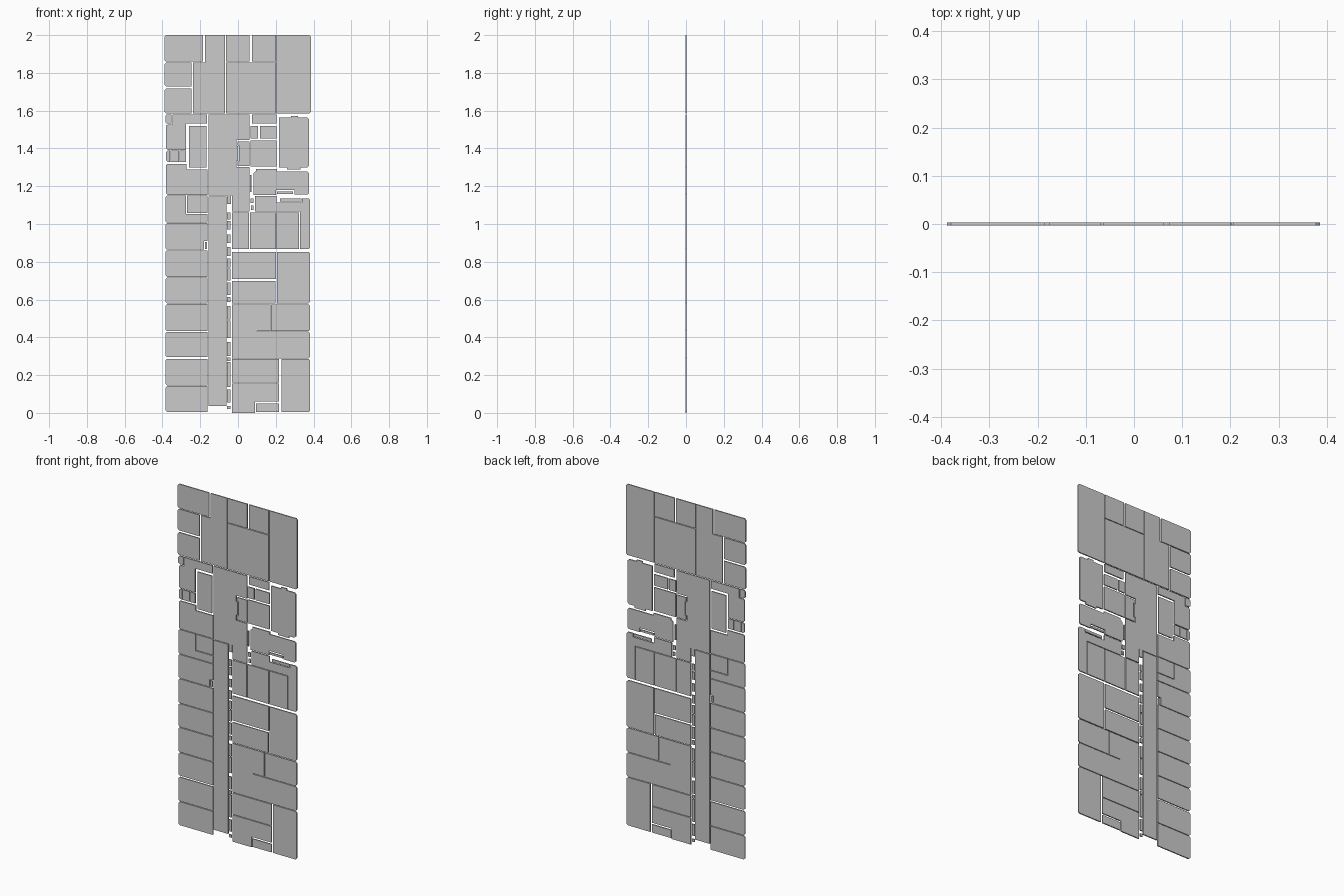
import bpy, bmesh

T = 0.0035      # half thickness of every slab
EDGE = 0.365    # beyond this |x|, corners lie on the outer wall


def slab(name, pts, chamfer=0.008):
    """Extrude an x/z outline; clip corners that touch the outer wall."""
    out = []
    n = len(pts)
    for i, (x, z) in enumerate(pts):
        if chamfer and abs(x) > EDGE:
            for j in (i - 1, (i + 1) % n):
                dx, dz = pts[j][0] - x, pts[j][1] - z
                k = chamfer / max(abs(dx), abs(dz))
                out.append((x + dx * k, z + dz * k))
        else:
            out.append((x, z))
    bm = bmesh.new()
    front = bm.faces.new([bm.verts.new((x, -T, z)) for x, z in out])
    ext = bmesh.ops.extrude_face_region(bm, geom=[front])
    verts = [v for v in ext["geom"] if isinstance(v, bmesh.types.BMVert)]
    bmesh.ops.translate(bm, verts=verts, vec=(0, 2 * T, 0))
    bmesh.ops.recalc_face_normals(bm, faces=bm.faces[:])
    mesh = bpy.data.meshes.new(name)
    bm.to_mesh(mesh)
    bm.free()
    ob = bpy.data.objects.new(name, mesh)
    bpy.context.collection.objects.link(ob)


def rooms(name, rects):
    for x0, x1, z0, z1 in rects:
        slab(name, [(x0, z0), (x1, z0), (x1, z1), (x0, z1)])


# Top wing
rooms("top_room", [
    (-0.388, -0.186, 1.859, 2.0), (-0.388, -0.247, 1.729, 1.854),
    (-0.388, -0.247, 1.586, 1.717), (-0.064, 0.062, 1.859, 2.0),
    (0.073, 0.201, 1.859, 2.0), (-0.064, 0.201, 1.586, 1.855),
    (0.205, 0.386, 1.586, 2.0)])
slab("top_corner_room", [
    (-0.238, 1.586), (-0.068, 1.586), (-0.068, 2.0), (-0.175, 2.0),
    (-0.175, 1.855), (-0.238, 1.855)])

# Middle wing, left side
slab("lobby_side_room", [
    (-0.381, 1.393), (-0.275, 1.393), (-0.275, 1.533), (-0.164, 1.533),
    (-0.164, 1.58), (-0.347, 1.58), (-0.347, 1.527), (-0.381, 1.527)])
rooms("middle_left_room", [
    (-0.385, -0.351, 1.533, 1.58), (-0.26, -0.166, 1.3, 1.518),
    (-0.381, -0.361, 1.329, 1.388), (-0.357, -0.313, 1.329, 1.388),
    (-0.309, -0.275, 1.329, 1.388)])
slab("middle_left_hall", [
    (-0.381, 1.154), (-0.161, 1.154), (-0.161, 1.288), (-0.272, 1.288),
    (-0.272, 1.318), (-0.381, 1.318)])

# Central lobby with its recess, and the long corridor
slab("lobby", [
    (-0.155, 1.15), (0.06, 1.15), (0.06, 1.301), (-0.009, 1.301),
    (-0.009, 1.334), (0.0, 1.334), (0.0, 1.412), (-0.009, 1.412),
    (-0.009, 1.446), (0.06, 1.446), (0.06, 1.58), (-0.155, 1.58)])
slab("lobby_recess", [
    (-0.003, 1.306), (0.06, 1.306), (0.06, 1.437), (-0.003, 1.437),
    (-0.003, 1.415), (0.005, 1.415), (0.005, 1.331), (-0.003, 1.331)])
rooms("corridor", [(-0.155, -0.061, 0.037, 1.146)])

# Middle wing, right side
rooms("middle_right_room", [
    (0.075, 0.203, 1.533, 1.58), (0.065, 0.107, 1.453, 1.518),
    (0.116, 0.205, 1.453, 1.518), (0.065, 0.205, 1.305, 1.442),
    (0.064, 0.072, 1.17, 1.26), (0.207, 0.292, 1.159, 1.171),
    (0.222, 0.335, 1.12, 1.135), (0.066, 0.083, 1.11, 1.135),
    (0.07, 0.083, 1.075, 1.097)])
slab("middle_right_suite", [
    (0.217, 1.3), (0.26, 1.3), (0.26, 1.288), (0.332, 1.288), (0.332, 1.3),
    (0.375, 1.3), (0.375, 1.563), (0.317, 1.563), (0.317, 1.573),
    (0.28, 1.573), (0.28, 1.563), (0.217, 1.563)])
slab("middle_right_hall", [
    (0.083, 1.154), (0.202, 1.154), (0.202, 1.18), (0.298, 1.18),
    (0.298, 1.155), (0.376, 1.155), (0.376, 1.277), (0.207, 1.277),
    (0.207, 1.29), (0.095, 1.29), (0.095, 1.28), (0.083, 1.27)])

# Repeating rooms, lower left
levels = [0.003, 0.144, 0.293, 0.431, 0.578, 0.718, 0.863, 1.006]
for i in range(7):
    z0, z1 = levels[i] + 0.002, levels[i + 1] - 0.002
    if i == 1:
        z1 -= 0.005
    if i == 6:
        slab("left_room", [(-0.384, z0), (-0.181, z0), (-0.181, 0.91),
                           (-0.161, 0.91), (-0.161, z1), (-0.384, z1)])
    else:
        rooms("left_room", [(-0.384, -0.161, z0, z1)])
slab("left_end_room", [
    (-0.384, 1.008), (-0.161, 1.008), (-0.161, 1.053), (-0.274, 1.053),
    (-0.274, 1.15), (-0.384, 1.15)])
rooms("left_end_bath", [(-0.27, -0.161, 1.057, 1.15)])
rooms("left_closet", [(-0.176, -0.164, 0.867, 0.905)])

# Small closets along the corridor
closets = [(0.02, 0.036), (0.055, 0.123), (0.138, 0.27), (0.275, 0.293),
           (0.302, 0.376), (0.397, 0.49), (0.495, 0.565), (0.588, 0.613),
           (0.623, 0.69), (0.7, 0.765), (0.77, 0.818), (0.83, 0.878),
           (0.9, 0.945), (0.97, 1.015), (1.023, 1.06)]
rooms("corridor_closet", [(-0.057, -0.04, a, b) for a, b in closets])

# Lower right, upper block
rooms("right_room", [
    (-0.033, 0.059, 0.868, 1.062), (0.063, 0.201, 0.868, 1.062),
    (0.205, 0.323, 0.868, 1.062), (-0.033, 0.06, 1.067, 1.15),
    (-0.057, -0.036, 1.106, 1.15)])
slab("right_wrap_room", [
    (0.327, 0.868), (0.382, 0.868), (0.382, 1.136), (0.34, 1.136),
    (0.34, 1.115), (0.205, 1.115), (0.205, 1.148), (0.09, 1.148),
    (0.09, 1.066), (0.327, 1.066)])

# Lower right, middle and bottom blocks
rooms("right_room", [
    (-0.033, 0.2, 0.709, 0.853), (-0.033, 0.198, 0.58, 0.698),
    (0.207, 0.382, 0.58, 0.853), (0.176, 0.382, 0.434, 0.575),
    (0.23, 0.382, 0.004, 0.285), (-0.033, 0.218, 0.16, 0.285),
    (0.095, 0.218, 0.004, 0.051)])
slab("right_open_room", [
    (-0.033, 0.289), (0.382, 0.289), (0.382, 0.43), (0.1, 0.43),
    (0.1, 0.434), (0.172, 0.434), (0.172, 0.575), (-0.033, 0.575)])
slab("right_bottom_room", [
    (-0.033, 0.0), (0.091, 0.0), (0.091, 0.061), (0.218, 0.061),
    (0.218, 0.156), (-0.033, 0.156)])
